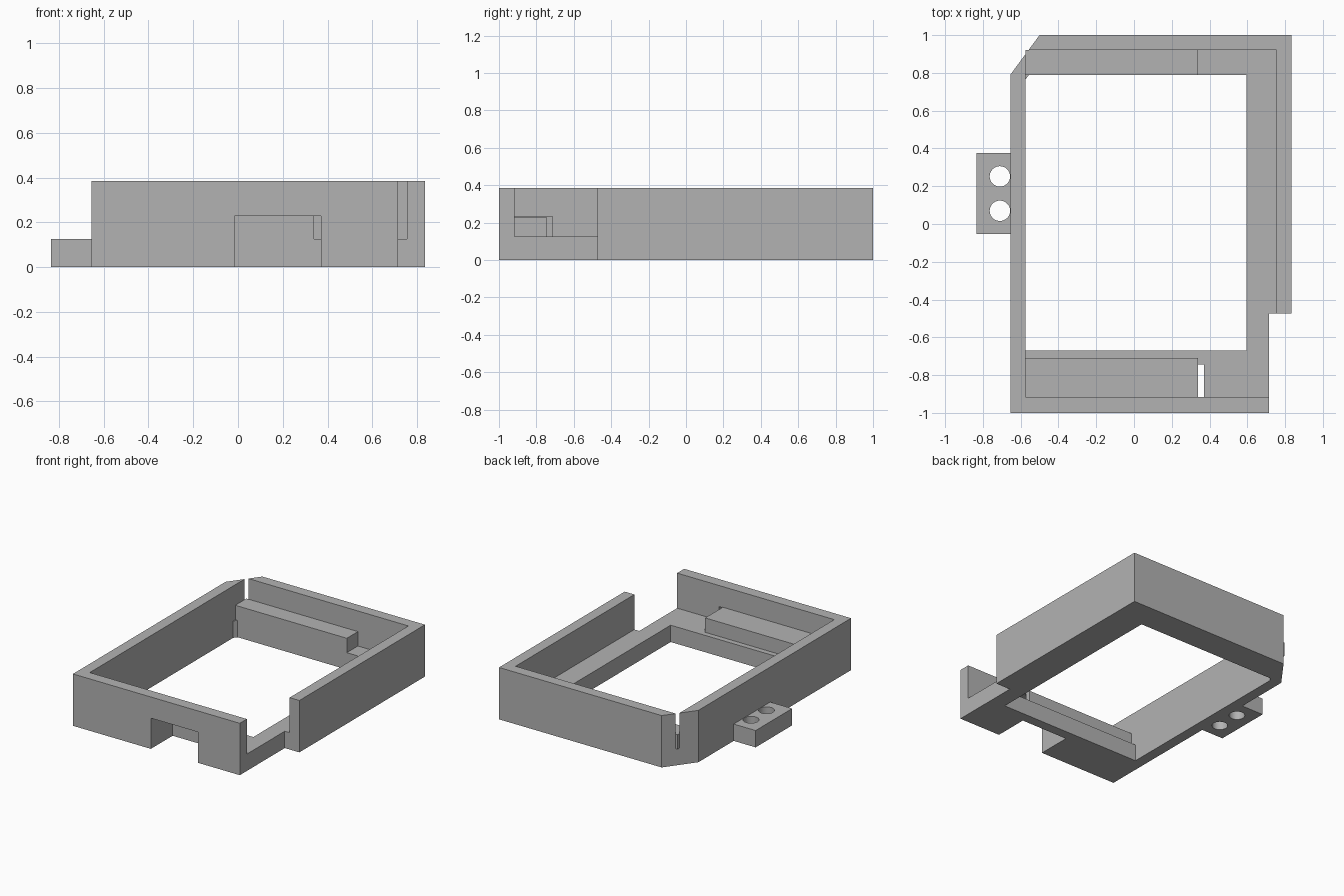
import bpy
import bmesh
from math import cos, sin, tau

cube = bpy.data.objects.get("Cube")
if cube:
    bpy.data.objects.remove(cube, do_unlink=True)

grey = bpy.data.materials.new("plain_grey")
grey.use_nodes = True
colour = (0.45, 0.45, 0.45, 1)
grey.diffuse_color = colour
grey.node_tree.nodes["Principled BSDF"].inputs["Base Color"].default_value = colour


def prism(name, outline, z0, z1):
    """Extrude a flat outline upwards from z0 to z1."""
    bm = bmesh.new()
    base = bm.faces.new([bm.verts.new((x, y, z0)) for x, y in outline])
    top = bmesh.ops.extrude_face_region(bm, geom=[base])["geom"]
    verts = [v for v in top if isinstance(v, bmesh.types.BMVert)]
    bmesh.ops.translate(bm, verts=verts, vec=(0, 0, z1 - z0))
    bmesh.ops.recalc_face_normals(bm, faces=bm.faces)
    mesh = bpy.data.meshes.new(name)
    bm.to_mesh(mesh)
    bm.free()
    mesh.materials.append(grey)
    obj = bpy.data.objects.new(name, mesh)
    bpy.context.collection.objects.link(obj)
    return obj


def box(name, x0, x1, y0, y1, z0, z1):
    return prism(name, [(x0, y0), (x1, y0), (x1, y1), (x0, y1)], z0, z1)


def cut(target, cutter):
    """Subtract the cutter, then discard it."""
    cutter.hide_render = True
    mod = target.modifiers.new("cut", "BOOLEAN")
    mod.operation = "DIFFERENCE"
    mod.solver = "EXACT"
    mod.object = cutter
    bpy.context.view_layer.objects.active = target
    bpy.ops.object.modifier_apply(modifier=mod.name)
    bpy.data.objects.remove(cutter, do_unlink=True)


FLOOR, TOP, BAR = 0.125, 0.385, 0.232
LEFT, RIGHT, FRONT, BACK = -0.575, 0.755, -0.917, 0.92  # cavity limits


def window_cutter():
    return box("window_cutter", -0.015, 0.37, -1.1, -0.745, -0.1, 0.228)


# Frame: chamfered back corner and stepped front corner
frame = prism("frame", [(-0.655, -1), (0.715, -1), (0.715, -0.473), (0.835, -0.473),
                        (0.835, 1), (-0.5, 1), (-0.655, 0.79)], 0, TOP)
cut(frame, box("cavity_cutter", LEFT, RIGHT, FRONT, BACK, FLOOR, 0.6))
cut(frame, box("opening_cutter", LEFT, 0.595, -0.67, 0.79, -0.1, 0.6))
cut(frame, window_cutter())

# Support bars on the floor along the front and back walls
front_bar = box("front_bar", LEFT, 0.34, FRONT, -0.71, FLOOR, BAR)
cut(front_bar, window_cutter())
box("back_bar", LEFT, 0.34, 0.79, BACK, FLOOR, BAR)

# Small fillet in the inner corner beside the chamfer
prism("corner_fillet", [(LEFT, 0.764), (-0.556, 0.79), (LEFT, 0.79)], 0, FLOOR)

# Mounting tab with two round holes
tab = box("mounting_tab", -0.835, -0.655, -0.052, 0.376, 0, FLOOR)
for y in (0.07, 0.252):
    ring = [(-0.71 + 0.054 * cos(tau * i / 48), y + 0.054 * sin(tau * i / 48))
            for i in range(48)]
    cut(tab, prism("hole_cutter", ring, -0.1, 0.3))
bpy.context.view_layer.objects.active = tab
tab.select_set(True)
bpy.ops.object.shade_smooth_by_angle()
